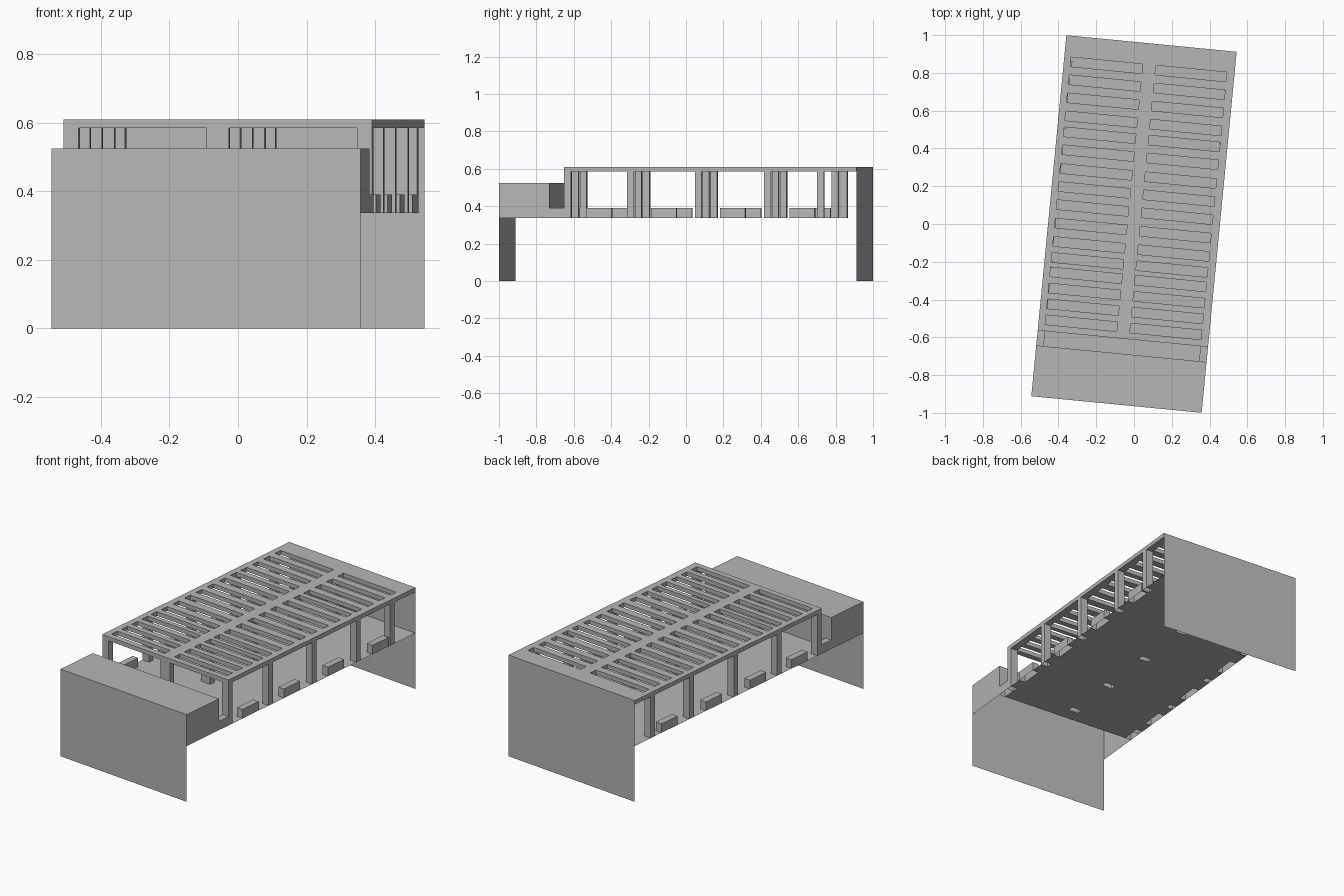
import bpy, bmesh, math
from mathutils import Matrix

cube = bpy.data.objects.get("Cube")
if cube:
    bpy.data.objects.remove(cube, do_unlink=True)

W, L = 0.453, 0.96            # half width, half length
FLOOR, LEDGE, BLOCK, UNDER, ROOF = 0.336, 0.39, 0.525, 0.585, 0.61
BLOCK_BACK, ROOF_FRONT = -0.69, -0.61
TURN = Matrix.Rotation(math.radians(-5.55), 4, "Z")

grey = bpy.data.materials.new("concrete_grey")
grey.use_nodes = True
grey.diffuse_color = (0.47, 0.47, 0.47, 1)
grey.node_tree.nodes["Principled BSDF"].inputs["Base Color"].default_value = (0.47, 0.47, 0.47, 1)


def finish(name, bm):
    """Turn the mesh into place and link it as an object."""
    bm.transform(TURN)
    mesh = bpy.data.meshes.new(name)
    bm.to_mesh(mesh)
    bm.free()
    mesh.materials.append(grey)
    obj = bpy.data.objects.new(name, mesh)
    bpy.context.collection.objects.link(obj)
    return obj


def open_box(name, rect, z0, z1):
    """Box without a bottom, rect = (x0, x1, y0, y1)."""
    x0, x1, y0, y1 = rect
    bm = bmesh.new()
    bmesh.ops.create_cube(bm, size=1)
    for v in bm.verts:
        v.co.x = x1 if v.co.x > 0 else x0
        v.co.y = y1 if v.co.y > 0 else y0
        v.co.z = z1 if v.co.z > 0 else z0
    bottom = [f for f in bm.faces if f.normal.z < -0.5 or f.calc_center_median().z < z0 + 1e-5]
    bmesh.ops.delete(bm, geom=bottom, context="FACES_ONLY")
    bm.normal_update()
    return finish(name, bm)


def wall(name, y, z1, facing):
    """Upright sheet across the full width."""
    bm = bmesh.new()
    pts = [(-W, y, 0), (W, y, 0), (W, y, z1), (-W, y, z1)]
    if facing > 0:
        pts.reverse()
    bm.faces.new([bm.verts.new(p) for p in pts])
    return finish(name, bm)


def plate(name, rect, holes, z, thickness=0):
    """Flat sheet with rectangular holes, optionally thickened downward."""
    xs = sorted({round(c, 4) for h in holes + [rect] for c in h[:2]})
    ys = sorted({round(c, 4) for h in holes + [rect] for c in h[2:]})
    bm = bmesh.new()
    verts = [[bm.verts.new((x, y, z)) for x in xs] for y in ys]
    for j in range(len(ys) - 1):
        for i in range(len(xs) - 1):
            cx, cy = (xs[i] + xs[i + 1]) / 2, (ys[j] + ys[j + 1]) / 2
            if any(a < cx < b and c < cy < d for a, b, c, d in holes):
                continue
            bm.faces.new((verts[j][i], verts[j][i + 1], verts[j + 1][i + 1], verts[j + 1][i]))
    bmesh.ops.delete(bm, geom=[v for v in bm.verts if not v.link_faces], context="VERTS")
    if thickness:
        top = bm.faces[:]
        lower = bmesh.ops.extrude_face_region(bm, geom=top, use_keep_orig=True)["geom"]
        for v in lower:
            if isinstance(v, bmesh.types.BMVert):
                v.co.z -= thickness
        bmesh.ops.recalc_face_normals(bm, faces=bm.faces[:])
    bmesh.ops.dissolve_limit(bm, angle_limit=0.01, verts=bm.verts[:], edges=bm.edges[:])
    return finish(name, bm)


# End walls and the raised block at the front
wall("front_wall", -L, FLOOR, -1)
wall("back_wall", L, ROOF, 1)
open_box("front_block", (-W, W, -L, BLOCK_BACK), FLOOR, BLOCK)

# Everything standing on the floor, hollow underneath
footprints = []


def stand(name, rect, top):
    footprints.append(rect)
    open_box(name, rect, FLOOR, top)


def side_rect(side, width, y0, y1):
    return (W - width, W, y0, y1) if side > 0 else (-W, width - W, y0, y1)


PILLAR_DEPTH = 0.036
pillar_rows = [ROOF_FRONT, -0.272, 0.092, 0.464]
for side, label, last in ((1, "left", 0.748), (-1, "right", 0.79)):
    stand(label + "_ledge", side_rect(side, 0.04, BLOCK_BACK, ROOF_FRONT), LEDGE)
    for y in pillar_rows + [last]:
        stand(label + "_pillar", side_rect(side, 0.045, y, y + PILLAR_DEPTH), UNDER)
    for y in (-0.49, -0.143, 0.227, 0.6):
        stand(label + "_low_box", side_rect(side, 0.04, y, y + 0.135), LEDGE)
for y in pillar_rows + [0.785]:
    stand("centre_pillar", (-0.033, 0.033, y, y + PILLAR_DEPTH), UNDER)

# Floor, open below each standing part
plate("floor", (-W, W, BLOCK_BACK, L), footprints, FLOOR)

# Slotted roof
slot_tops = [0.847, 0.752, 0.656, 0.56, 0.475, 0.38, 0.28, 0.184,
             0.088, -0.01, -0.108, -0.193, -0.27, -0.356, -0.44, -0.525]
slots = [(a, b, y - 0.05, y) for y in slot_tops for a, b in ((-0.417, -0.036), (0.034, 0.412))]
plate("slotted_roof", (-W, W, ROOF_FRONT, L), slots, ROOF, ROOF - UNDER)
